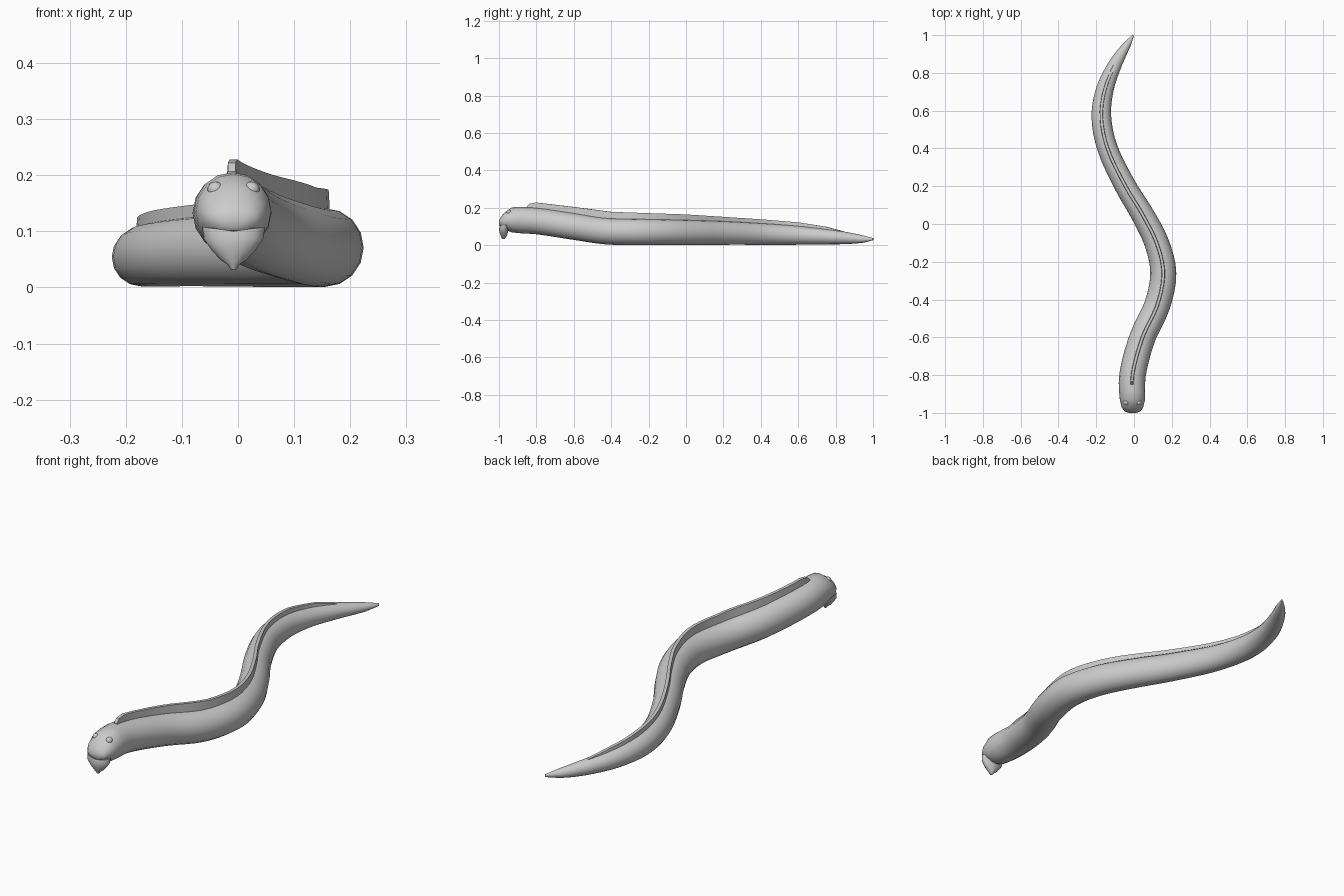
import bpy, math
from mathutils import Vector

if "Cube" in bpy.data.objects:
    bpy.data.objects.remove(bpy.data.objects["Cube"])

# spine stations: y, centre x, half width, bottom z, top z
KEYS = [(-1.0, -0.008, 0.018, 0.108, 0.132), (-0.992, -0.008, 0.042, 0.098, 0.147),
        (-0.97, -0.008, 0.057, 0.084, 0.175), (-0.93, -0.008, 0.067, 0.068, 0.202),
        (-0.8, -0.008, 0.070, 0.058, 0.200), (-0.6, 0.045, 0.069, 0.028, 0.172),
        (-0.43, 0.123, 0.069, 0.004, 0.146), (-0.26, 0.155, 0.069, 0.001, 0.141),
        (-0.1, 0.120, 0.065, 0.001, 0.138), (0.05, 0.045, 0.061, 0.001, 0.134),
        (0.2, -0.045, 0.057, 0.002, 0.129), (0.4, -0.140, 0.054, 0.002, 0.118),
        (0.57, -0.173, 0.052, 0.002, 0.106), (0.72, -0.152, 0.046, 0.003, 0.090),
        (0.86, -0.092, 0.034, 0.006, 0.070), (0.95, -0.036, 0.020, 0.013, 0.051),
        (1.0, -0.003, 0.004, 0.026, 0.038)]
# fin stations: y, top z
FIN = [(-0.85, 0.207), (-0.835, 0.222), (-0.8, 0.228), (-0.6, 0.204), (-0.4, 0.178),
       (0.0, 0.164), (0.4, 0.138), (0.6, 0.122), (0.75, 0.098), (0.84, 0.074)]


def station(y):
    """Smoothly interpolated spine values at y (cubic Hermite)."""
    i = max(k for k in range(len(KEYS) - 1) if KEYS[k][0] <= y or k == 0)
    n = len(KEYS)

    def slope(k, c):
        a, b = KEYS[max(k - 1, 0)], KEYS[min(k + 1, n - 1)]
        return (b[c] - a[c]) / (b[0] - a[0])
    p, q = KEYS[i], KEYS[i + 1]
    h = q[0] - p[0]
    t = (y - p[0]) / h
    return [(2*t**3 - 3*t*t + 1) * p[c] + (t**3 - 2*t*t + t) * h * slope(i, c)
            + (3*t*t - 2*t**3) * q[c] + (t**3 - t*t) * h * slope(i + 1, c) for c in range(1, 5)]


def side_dir(y):
    a, b = max(y - 0.01, -1), min(y + 0.01, 1)
    return Vector((b - a, station(a)[0] - station(b)[0], 0)).normalized()


def loft(name, rings, angle=60):
    n = len(rings[0])
    faces = [(r*n + i, r*n + (i+1) % n, (r+1)*n + (i+1) % n, (r+1)*n + i)
             for r in range(len(rings) - 1) for i in range(n)]
    faces += [tuple(range(n))[::-1], tuple(range((len(rings)-1)*n, len(rings)*n))]
    me = bpy.data.meshes.new(name)
    me.from_pydata([tuple(v) for ring in rings for v in ring], [], faces)
    ob = bpy.data.objects.new(name, me)
    bpy.context.collection.objects.link(ob)
    bpy.ops.object.select_all(action='DESELECT')
    ob.select_set(True)
    bpy.context.view_layer.objects.active = ob
    bpy.ops.object.mode_set(mode='EDIT')
    bpy.ops.mesh.select_all(action='SELECT')
    bpy.ops.mesh.normals_make_consistent(inside=False)
    bpy.ops.object.mode_set(mode='OBJECT')
    bpy.ops.object.shade_smooth_by_angle(angle=math.radians(angle))
    return ob


# body: tapered winding tube with head and tail tip
ys = []
for a, b in zip(KEYS, KEYS[1:]):
    steps = max(1, round((b[0] - a[0]) / 0.04))
    ys += [a[0] + (b[0] - a[0]) * k / steps for k in range(steps)]
ys.append(1.0)
rings = []
for y in ys:
    x, w, lo, hi = station(y)
    s = side_dir(y) if y > -0.93 else Vector((1, 0, 0))
    c = Vector((x, y, (lo + hi) / 2))
    rings.append([c + s * w * math.cos(i * math.tau / 16)
                  + Vector((0, 0, (hi - lo) / 2 * math.sin(i * math.tau / 16))) for i in range(16)])
loft("body", rings)

# dorsal fin: thin strip following the back
rings = []
for (y0, z0), (y1, z1) in zip(FIN, FIN[1:] + [(FIN[-1][0] + 0.001, FIN[-1][1])]):
    steps = max(1, round((y1 - y0) / 0.04))
    for k in range(steps):
        y, z = y0 + (y1 - y0) * k / steps, z0 + (z1 - z0) * k / steps
        x, w, lo, hi = station(y)
        s, c = side_dir(y), Vector((x, y, 0))
        rings.append([c + s * d + Vector((0, 0, h)) for d, h in
                      ((-0.01, hi - 0.02), (0.01, hi - 0.02), (0.007, z), (-0.007, z))])
loft("dorsal_fin", rings, 30)

# dropped lower jaw: z, half width, front y, back y
JAW = [(0.100, 0.056, -0.996, -0.945), (0.086, 0.053, -1.0, -0.948), (0.065, 0.038, -0.996, -0.953),
       (0.048, 0.022, -0.990, -0.958), (0.040, 0.010, -0.987, -0.964), (0.032, 0.005, -0.983, -0.970)]
rings = []
for k, (z, w, f, b) in enumerate(JAW):
    ring = []
    for i in range(16):
        a = i * math.tau / 16
        lift = 0.008 * abs(math.cos(a)) if k == 0 else 0
        ring.append((-0.008 + w * math.cos(a), (f + b) / 2 + (b - f) / 2 * math.sin(a), z + lift))
    rings.append(ring)
loft("lower_jaw", rings)

# eyes
for side, label in ((-1, "left"), (1, "right")):
    bpy.ops.mesh.primitive_uv_sphere_add(segments=16, ring_count=10, radius=0.0145,
                                         location=(-0.008 + side * 0.032, -0.945, 0.174))
    bpy.context.object.name = "eye_" + label
    bpy.ops.object.shade_smooth_by_angle()
